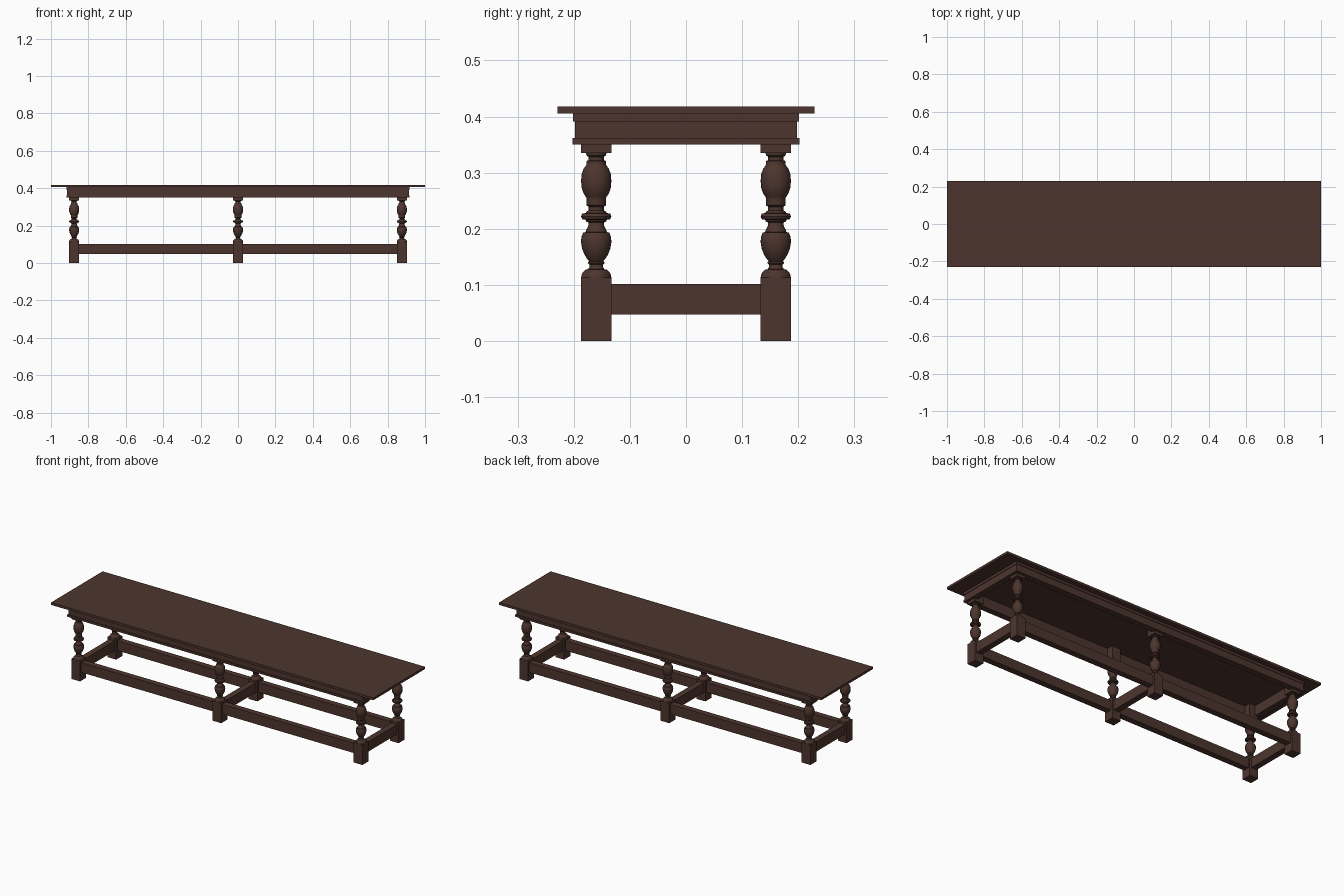
import bpy, bmesh, math

if "Cube" in bpy.data.objects:
    bpy.data.objects.remove(bpy.data.objects["Cube"])

wood = bpy.data.materials.new("dark_brown_wood")
wood.diffuse_color = (0.074, 0.036, 0.027, 1)
wood.use_nodes = True
wood.node_tree.nodes["Principled BSDF"].inputs["Base Color"].default_value = wood.diffuse_color

LEG_X, LEG_Y, HALF = 0.876, 0.16, 0.027


def finish(name, bm):
    bmesh.ops.recalc_face_normals(bm, faces=bm.faces[:])
    me = bpy.data.meshes.new(name)
    bm.to_mesh(me)
    bm.free()
    me.materials.append(wood)
    ob = bpy.data.objects.new(name, me)
    bpy.context.collection.objects.link(ob)
    return ob


def box(name, x0, x1, y0, y1, z0, z1):
    bm = bmesh.new()
    bmesh.ops.create_cube(bm, size=1)
    for v in bm.verts:
        v.co = (x0 if v.co.x < 0 else x1,
                y0 if v.co.y < 0 else y1,
                z0 if v.co.z < 0 else z1)
    return finish(name, bm)


def frame(name, profile):
    """Sweep a closed (half_x, half_y, z) section around a rectangle."""
    bm = bmesh.new()
    rings = []
    for hx, hy, z in profile:
        rings.append([bm.verts.new((sx * hx, sy * hy, z))
                      for sx, sy in ((-1, -1), (1, -1), (1, 1), (-1, 1))])
    for i, a in enumerate(rings):
        b = rings[(i + 1) % len(rings)]
        for k in range(4):
            n = (k + 1) % 4
            bm.faces.new((a[k], a[n], b[n], b[k]))
    return finish(name, bm)


def turning(name, x, y, profile, sides=32):
    """Lathe-turned post from (radius, z) points."""
    bm = bmesh.new()
    rings = []
    for r, z in profile:
        rings.append([bm.verts.new((x + r * math.cos(2 * math.pi * k / sides),
                                    y + r * math.sin(2 * math.pi * k / sides), z))
                      for k in range(sides)])
    for a, b in zip(rings, rings[1:]):
        for k in range(sides):
            n = (k + 1) % sides
            bm.faces.new((a[k], a[n], b[n], b[k]))
    bm.faces.new(rings[0])
    bm.faces.new(rings[-1])
    ob = finish(name, bm)
    bpy.ops.object.select_all(action='DESELECT')
    ob.select_set(True)
    bpy.context.view_layer.objects.active = ob
    bpy.ops.object.shade_smooth_by_angle(angle=math.radians(35))


# Seat board
box("seat_board", -1, 1, -0.229, 0.229, 0.405, 0.418)

# Apron frame with moulded top and bottom edges
offsets = [(0.041, 0.405), (0.041, 0.391), (0.038, 0.391), (0.038, 0.362),
           (0.042, 0.362), (0.042, 0.35), (0.008, 0.35), (0.008, 0.405)]
frame("apron", [(LEG_X + o, LEG_Y + o, z) for o, z in offsets])

# Leg profile: domed shoulder, lower vase, disc, upper bulb, collars
leg = [(0.027, 0.112), (0.0262, 0.118), (0.0235, 0.123), (0.019, 0.127),
       (0.0145, 0.128), (0.012, 0.132), (0.012, 0.136), (0.0145, 0.138),
       (0.0145, 0.141), (0.0125, 0.142), (0.016, 0.146), (0.021, 0.154),
       (0.025, 0.164), (0.027, 0.176), (0.0265, 0.185), (0.0235, 0.193),
       (0.019, 0.194), (0.018, 0.198), (0.0145, 0.204), (0.0135, 0.211),
       (0.018, 0.213), (0.019, 0.216), (0.025, 0.217), (0.027, 0.222),
       (0.025, 0.227), (0.019, 0.228), (0.017, 0.231), (0.0135, 0.233),
       (0.0135, 0.239), (0.0175, 0.242), (0.0175, 0.255), (0.018, 0.256),
       (0.0225, 0.263), (0.026, 0.273), (0.027, 0.285), (0.026, 0.297),
       (0.0225, 0.307), (0.018, 0.313), (0.0175, 0.314), (0.0175, 0.321),
       (0.0135, 0.322), (0.0135, 0.328), (0.0175, 0.331), (0.0185, 0.336)]

# Six legs: foot block, turned post, top block
for i, x in enumerate((-LEG_X, 0, LEG_X)):
    for side, y in (("front", -LEG_Y), ("back", LEG_Y)):
        tag = f"{side}_leg_{i + 1}"
        sq = (x - HALF, x + HALF, y - HALF, y + HALF)
        box(tag + "_foot", *sq, 0, 0.113)
        turning(tag + "_turning", x, y, leg)
        box(tag + "_top_block", *sq, 0.335, 0.405)
    # Cross stretcher between each pair of legs
    box(f"cross_stretcher_{i + 1}", x - 0.017, x + 0.017,
        -LEG_Y + HALF, LEG_Y - HALF, 0.047, 0.102)

# Long stretchers between neighbouring legs
for side, y in (("front", -LEG_Y), ("back", LEG_Y)):
    for half, s in (("left", -1), ("right", 1)):
        xs = sorted((s * HALF, s * (LEG_X - HALF)))
        box(f"{side}_{half}_stretcher", xs[0], xs[1], y - 0.017, y + 0.017, 0.047, 0.102)
